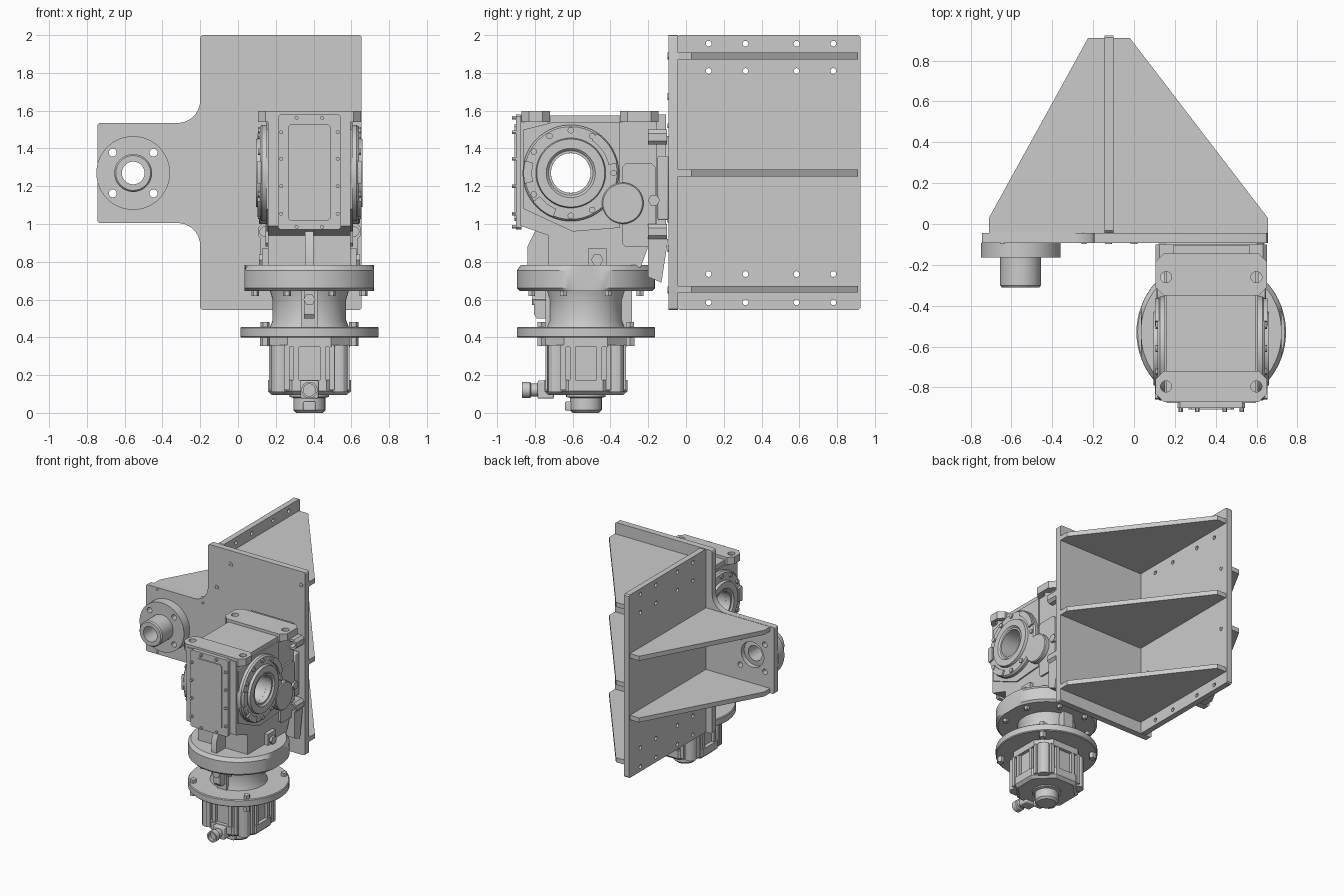
import bpy, bmesh
from math import cos, sin, radians, pi

if "Cube" in bpy.data.objects:
    bpy.data.objects.remove(bpy.data.objects["Cube"])

CX, CY = 0.378, -0.53          # vertical motor axis
BY, BZ = -0.61, 1.27           # gearbox output bore axis (along x)
FX, FZ = -0.555, 1.27          # small flange axis (along y)


def place(a, b, h, axis):
    return {'x': (h, a, b), 'y': (a, h, b), 'z': (a, b, h)}[axis]


def finish(bm, name):
    bmesh.ops.recalc_face_normals(bm, faces=bm.faces)
    me = bpy.data.meshes.new(name)
    bm.to_mesh(me)
    bm.free()
    ob = bpy.data.objects.new(name, me)
    bpy.context.collection.objects.link(ob)
    return ob


def prism(name, pts, axis, lo, hi):
    bm = bmesh.new()
    n = len(pts)
    r = [[bm.verts.new(place(a, b, h, axis)) for a, b in pts] for h in (lo, hi)]
    bm.faces.new(r[0])
    bm.faces.new(r[1])
    for i in range(n):
        j = (i + 1) % n
        bm.faces.new((r[0][i], r[0][j], r[1][j], r[1][i]))
    return finish(bm, name)


def lathe(name, c, axis, prof, n=48, tube=False, turn=0.0):
    """Revolve (radius, height) points about an axis through c."""
    bm = bmesh.new()
    rings = [[bm.verts.new(place(c[0] + r * cos(2 * pi * i / n + turn),
                                 c[1] + r * sin(2 * pi * i / n + turn), h, axis))
              for i in range(n)] for r, h in prof]
    m = len(rings)
    for k in range(m if tube else m - 1):
        p, q = rings[k], rings[(k + 1) % m]
        for i in range(n):
            j = (i + 1) % n
            bm.faces.new((p[i], p[j], q[j], q[i]))
    if not tube:
        bm.faces.new(rings[0])
        bm.faces.new(rings[-1])
    return finish(bm, name)


def cyl(name, c, axis, r, lo, hi, n=32):
    return lathe(name, c, axis, [(r, lo), (r, hi)], n)


def rect(a0, a1, b0, b1, c=0.0):
    if not c:
        return [(a0, b0), (a1, b0), (a1, b1), (a0, b1)]
    return [(a0 + c, b0), (a1 - c, b0), (a1, b0 + c), (a1, b1 - c),
            (a1 - c, b1), (a0 + c, b1), (a0, b1 - c), (a0, b0 + c)]


def box(name, x0, x1, y0, y1, z0, z1, bevel=0.0):
    ob = prism(name, rect(x0, x1, y0, y1), 'z', z0, z1)
    if bevel:
        m = ob.modifiers.new('bevel', 'BEVEL')
        m.width, m.segments = bevel, 2
    return ob


def arc(ca, cb, r, d0, d1, n=5):
    return [(ca + r * cos(radians(d0 + (d1 - d0) * i / n)),
             cb + r * sin(radians(d0 + (d1 - d0) * i / n))) for i in range(n + 1)]


def drill(ob, axis, holes, lo, hi):
    """Cut round holes (a, b, radius) through an object."""
    cutters = [cyl('cutter', (a, b), axis, r, lo, hi, 32) for a, b, r in holes]
    for c in cutters:
        m = ob.modifiers.new('hole', 'BOOLEAN')
        m.object, m.operation, m.solver = c, 'DIFFERENCE', 'EXACT'
    dg = bpy.context.evaluated_depsgraph_get()
    me = bpy.data.meshes.new_from_object(ob.evaluated_get(dg))
    ob.modifiers.clear()
    ob.data = me
    for c in cutters:
        bpy.data.objects.remove(c)


def screw(c, axis, face, out, r=0.017):
    """Socket screw almost flush with a face; out is the outward sign."""
    lathe('socket_screw', c, axis, [(r, face - 0.002 * out), (r, face + 0.004 * out),
          (r * .55, face + 0.004 * out), (r * .55, face - 0.001 * out)], 16)


# front mounting plate with filleted side arm
outline = (arc(0.64, 0.56, 0.015, -90, 0, 3) + arc(0.64, 1.985, 0.015, 0, 90, 3)
           + arc(-0.185, 1.985, 0.015, 90, 180, 3) + arc(-0.32, 1.655, 0.12, 0, -90, 10)
           + arc(-0.73, 1.52, 0.015, 90, 180, 3) + arc(-0.73, 1.02, 0.015, 180, 270, 3)
           + arc(-0.32, 0.885, 0.12, 90, 0, 10) + arc(-0.185, 0.56, 0.015, 180, 270, 3))
plate = prism('mounting_plate', outline, 'y', -0.093, -0.043)
d = 0.108
corners = [(FX + i * d, FZ + j * d, 0.021) for i in (-1, 1) for j in (-1, 1)]
drill(plate, 'y', [(FX, FZ, 0.1)] + corners, -0.2, 0.1)
for x, z in [(0, 1.89), (0.62, 1.89), (0, 1.27), (0, 0.65), (-0.125, 1.675), (-0.125, 0.87),
             (-0.645, 1.52), (-0.245, 1.52), (-0.645, 1.02), (-0.245, 1.02)]:
    screw((x, z), 'y', -0.093, -1, 0.018 if x > -0.2 else 0.012)

# upright plate standing behind it
spine = prism('upright_plate', rect(-0.043, 0.923, 0.545, 2.0, 0.01), 'x', -0.145, -0.1)
drill(spine, 'x', [(y, z, 0.015) for y in (0.12, 0.315, 0.585, 0.78)
                   for z in (1.955, 1.81, 0.735, 0.585)], -0.3, 0.1)
for y in (0.025, 0.855):
    for z in (1.52, 1.02):
        screw((y, z), 'x', -0.1, 1)

# triangular ribs, three on the right and two on the left
for z in (1.89, 1.27, 0.655):
    prism('right_rib', [(-0.1, -0.043), (0.655, -0.043), (0.655, 0.03), (-0.02, 0.91),
                        (-0.1, 0.91)], 'z', z - 0.018, z + 0.018)
for z in (1.515, 1.025):
    prism('left_rib', [(-0.145, -0.043), (-0.71, -0.043), (-0.71, 0.03), (-0.225, 0.91),
                       (-0.145, 0.91)], 'z', z - 0.018, z + 0.018)

# flange with hollow hub on the side arm
fl = lathe('hub_flange', (FX, FZ), 'y', [(0.06, -0.075), (0.195, -0.075 - 0.018), (0.195, -0.165),
           (0.1, -0.165), (0.1, -0.3), (0.092, -0.31), (0.06, -0.31)], 64, True)
drill(fl, 'y', corners, -0.2, 0.1)

# gearbox housing
body = prism('gearbox_housing', [(-0.875, 1.575), (-0.155, 1.575), (-0.155, 0.88), (-0.2, 0.88),
             (-0.24, 0.77), (-0.73, 0.77), (-0.73, 0.94), (-0.875, 0.99)], 'x', 0.16, 0.596)
drill(body, 'x', [(BY, BZ, 0.105)], 0, 0.8)
box('housing_back', 0.19, 0.566, -0.16, -0.105, 0.88, 1.58)
box('rear_pad', 0.15, 0.606, -0.15, -0.093, 1.02, 1.36, 0.008)
prism('lower_rear_bracket', [(-0.2, 0.92), (-0.095, 0.92), (-0.13, 0.69), (-0.2, 0.72)],
      'x', 0.12, 0.636)
prism('front_web', [(-0.72, 0.78), (-0.84, 0.78), (-0.84, 0.88), (-0.8, 0.96), (-0.72, 0.96)],
      'x', 0.355, 0.401)
for y0, y1 in ((-0.87, -0.72), (-0.35, -0.145)):
    foot = prism('top_foot', rect(0.105, 0.651, y0, y1, 0.04), 'z', 1.54, 1.597)
    hy = -0.795 if y0 < -0.5 else -0.26
    drill(foot, 'z', [(0.157, hy, 0.027), (0.599, hy, 0.027)], 1.5, 1.7)
for z0, z1 in ((1.42, 1.5), (0.92, 1.0)):
    foot = prism('rear_foot', rect(0.105, 0.651, z0, z1, 0.02), 'y', -0.2, -0.1)
    zc = (z0 + z1) / 2
    drill(foot, 'y', [(0.14, zc, 0.024), (0.616, zc, 0.024)], -0.3, 0)

# front inspection cover
prism('front_cover', rect(0.212, 0.544, 0.97, 1.58, 0.012), 'y', -0.9, -0.87)
prism('cover_panel', rect(0.266, 0.49, 1.015, 1.53, 0.015), 'y', -0.908, -0.9)
for x, z in [(x, z) for x in (0.228, 0.528) for z in (1.055, 1.2, 1.345, 1.485)] + \
            [(x, z) for x in (0.31, 0.445) for z in (0.985, 1.562)]:
    cyl('cover_bolt', (x, z), 'y', 0.011, -0.92, -0.9, 6)

# output flanges on both sides, with bolts and raised arc ribs
for s in (-1, 1):
    def X(h):
        return CX + s * h
    lathe('output_flange', (BY, BZ), 'x', [(0.105, X(.18)), (0.255, X(.18)), (0.255, X(.25)),
          (0.245, X(.262)), (0.185, X(.262)), (0.18, X(.282)), (0.13, X(.282)),
          (0.118, X(.27)), (0.105, X(.27))], 64, True)
    for k in range(12):
        if k not in (1, 6, 11):
            a = k * pi / 6
            cyl('flange_bolt', (BY + .226 * cos(a), BZ + .226 * sin(a)), 'x', 0.017,
                X(.255), X(.272), 12)
    for a0, a1 in ((12, 57), (165, 193), (217, 248)):
        prism('arc_rib', arc(BY, BZ, 0.25, a0, a1, 8) + arc(BY, BZ, 0.205, a1, a0, 8),
              'x', X(.25), X(.275))
    prism('side_block', rect(-0.34, -0.16, 0.88, 1.32, 0.02), 'x', X(.2), X(.232))
    lathe('side_cap', (-0.335, 1.11), 'x', [(.11, X(.2)), (.11, X(.262)), (.104, X(.268))])
    cyl('side_plug', (-0.17, 1.125), 'x', 0.032, X(.2), X(.25), 6)
    prism('side_plug_boss', rect(-0.52, -0.42, 0.77, 0.87), 'x', X(.15), X(.25))
    cyl('drain_plug', (-0.47, 0.81), 'x', 0.033, X(.25), X(.268), 6)
    # stepped walls on the housing side
    prism('side_wall', [(-0.86, 1.5), (-0.7, 1.54), (-0.35, 1.54), (-0.35, 0.98), (-0.6, 0.96),
                        (-0.86, 1.08)], 'x', X(.18), X(.228))
    drill(bpy.context.collection.objects[-1], 'x', [(BY, BZ, 0.105)], X(.1), X(.4))

# bell flange below the gearbox, flattened left and right
bell = lathe('bell_flange', (CX, CY), 'z', [(0.35, 0.645), (0.365, 0.66), (0.365, 0.755),
             (0.345, 0.782)], 72)
for v in bell.data.vertices:
    v.co.x = max(CX - 0.343, min(CX + 0.343, v.co.x))
for k in range(8):
    a = radians(22.5 + 45 * k)
    cyl('bell_bolt', (CX + .31 * cos(a), CY + .31 * sin(a)), 'z', 0.02, 0.62, 0.65, 6)

# coupling neck with lugs
lathe('coupling_neck', (CX, CY), 'z', [(0.21, 0.45), (0.195, 0.49), (0.195, 0.6), (0.21, 0.65)])
box('neck_front_plate', 0.335, 0.421, -0.745, -0.65, 0.455, 0.65)
prism('neck_lug', [(-0.72, 0.5), (-0.79, 0.5), (-0.805, 0.52), (-0.805, 0.65), (-0.72, 0.65)],
      'x', 0.35, 0.406)
cyl('neck_plug', (CX, 0.6), 'y', 0.032, -0.815, -0.72, 6)
box('neck_rear_web', 0.335, 0.421, -0.4, -0.285, 0.455, 0.65)

# motor flange with bolts above and below
lathe('motor_flange', (CX, CY), 'z', [(0.36, 0.398), (0.366, 0.404), (0.366, 0.45),
                                      (0.36, 0.456)], 72)
for k in range(4):
    a = radians(45 + 90 * k)
    c = (CX + .332 * cos(a), CY + .332 * sin(a))
    cyl('motor_bolt_nut', c, 'z', 0.026, 0.355, 0.4, 6)
    cyl('motor_bolt_head', c, 'z', 0.024, 0.455, 0.482, 6)


def sq(w, c):
    return rect(CX - w, CX + w, CY - w, CY + w, c)


# motor: core, end bells, cooling ribs, tail cap and connector
prism('motor_core', sq(0.19, 0.07), 'z', 0.15, 0.4)
prism('motor_collar', sq(0.215, 0.1), 'z', 0.35, 0.4)
lathe('motor_end_bell', (CX, CY), 'z', [(0.215, 0.095), (0.238, 0.115), (0.238, 0.175)],
      8, turn=pi / 8)
for s in (-1, 1):
    for o in (-0.12, -0.07, 0.07, 0.12):
        box('motor_rib', CX + o - 0.014, CX + o + 0.014, CY + s * .17, CY + s * .213, .12, .36)
        box('motor_rib', CX + s * .17, CX + s * .213, CY + o - 0.014, CY + o + 0.014, .12, .36)
    for t in (-1, 1):
        cyl('motor_corner_post', (CX + s * .158, CY + t * .158), 'z', 0.045, 0.11, 0.36, 12)
lathe('tail_cap', (CX, CY), 'z', [(0.07, 0.0), (0.085, 0.015), (0.085, 0.08), (0.105, 0.085),
                                  (0.105, 0.1)], 24)
box('tail_cap_lug', 0.345, 0.411, -0.64, -0.56, 0.012, 0.06, 0.006)
box('connector_base', 0.33, 0.426, -0.785, -0.7, 0.075, 0.172, 0.008)
lathe('connector', (CX, 0.121), 'y', [(0.034, -0.77), (0.034, -0.82), (0.043, -0.825),
      (0.043, -0.868), (0.032, -0.868), (0.032, -0.84)], 24)

# smooth round surfaces, keep hard edges
for ob in bpy.context.collection.objects:
    ob.select_set(True)
    bpy.context.view_layer.objects.active = ob
bpy.ops.object.shade_smooth_by_angle(angle=radians(30))
